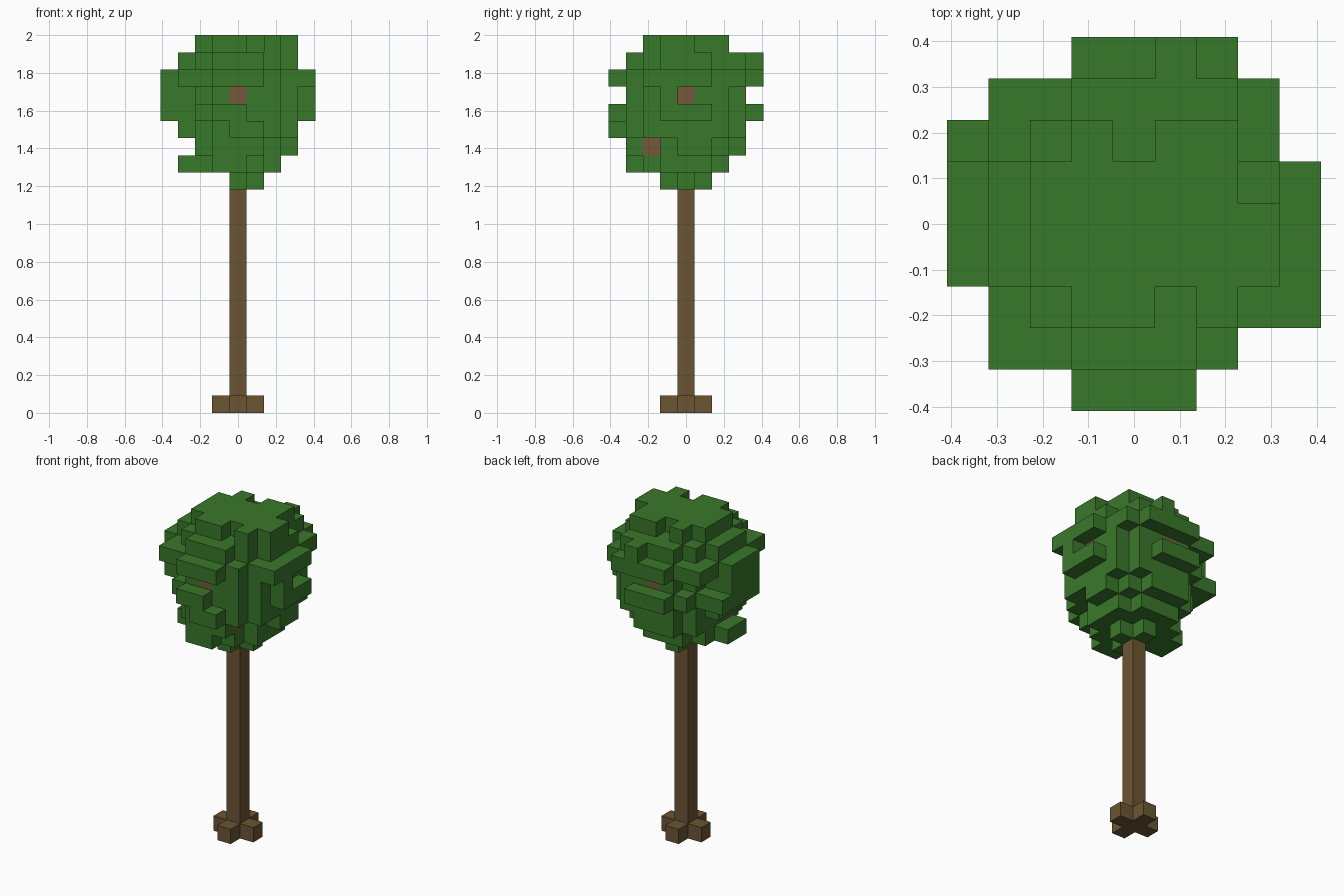
import bpy
import bmesh
from mathutils import Vector

cube = bpy.data.objects.get("Cube")
if cube:
    bpy.data.objects.remove(cube, do_unlink=True)

LEVELS = 22
UNIT = 2 / LEVELS
SIDES = [Vector(d) for d in ((1, 0, 0), (-1, 0, 0), (0, 1, 0), (0, -1, 0), (0, 0, 1), (0, 0, -1))]


def material(name, hex_code):
    srgb = [int(hex_code[i:i + 2], 16) / 255 for i in (0, 2, 4)]
    color = [c / 12.92 if c < 0.04045 else ((c + 0.055) / 1.055) ** 2.4 for c in srgb] + [1]
    mat = bpy.data.materials.new(name)
    mat.use_nodes = True
    mat.diffuse_color = color
    mat.node_tree.nodes["Principled BSDF"].inputs["Base Color"].default_value = color
    return mat


def turns(x, y):
    """The four quarter turns of a cell about the trunk."""
    return [(x, y), (-y, x), (-x, -y), (y, -x)]


def disc(level, reach, x_range, y_range, add=(), cut=()):
    """Cells of one leaf layer: a clipped disc with added and missing blocks."""
    cells = {(x, y)
             for x in range(x_range[0], x_range[1] + 1)
             for y in range(y_range[0], y_range[1] + 1)
             if x * x + y * y <= reach}
    return {(x, y, level) for x, y in (cells | set(add)) - set(cut)}


def build(name, cells, solid, mat):
    """Make blocks as one mesh, leaving out the faces hidden by neighbours."""
    bm = bmesh.new()
    for cell in sorted(cells):
        centre = Vector(cell) + Vector((0, 0, 0.5))
        for n in SIDES:
            if tuple(int(c) for c in Vector(cell) + n) in solid:
                continue
            u = Vector((n.y, n.z, n.x))
            v = n.cross(u)
            corners = [u + v, v - u, -u - v, u - v]
            bm.faces.new([bm.verts.new((centre + (n + c) / 2) * UNIT) for c in corners])
    bmesh.ops.remove_doubles(bm, verts=bm.verts, dist=UNIT / 100)
    mesh = bpy.data.meshes.new(name)
    bm.to_mesh(mesh)
    bm.free()
    mesh.materials.append(mat)
    bpy.context.collection.objects.link(bpy.data.objects.new(name, mesh))


bark = material("bark brown", "6B5532")
twig = material("branch brown", "75593A")
leaf = material("leaf green", "39782A")

# Trunk and the cross of roots around its foot
trunk = {(0, 0, z) for z in range(LEVELS - 2)}
roots = {(x, y, 0) for x, y in turns(1, 0)}

# Branches: a low pinwheel and a higher cross
branches = {(x, y, 15) for x, y in turns(1, -2)}
for length in (1, 2, 3):
    branches |= {(x, y, 18) for x, y in turns(length, 0)}

# Leaf crown, layer by layer from the bottom
leaves = disc(13, 1, (0, 1), (-1, 1))
leaves |= disc(14, 5, (-2, 2), (-2, 2), add=[(-3, -1), (-3, 0), (-1, -3), (0, -3)])
leaves |= disc(15, 10, (-2, 3), (-3, 3), cut=[(2, -2), (3, -1)])
leaves |= disc(16, 13, (-3, 3), (-3, 3), add=[(0, -4), (1, -4)],
               cut=[(-2, -3), (-3, -2), (-2, 3), (-3, 2)])
leaves |= disc(17, 17, (-4, 4), (-4, 4), add=[(-4, 2)], cut=[(1, -4), (-3, -2)])
leaves |= disc(18, 17, (-4, 4), (-3, 3),
               cut=[(4, 0), (4, 1), (-2, -3), (-3, -2), (-2, 3), (-3, 2)])
leaves |= disc(19, 18, (-4, 4), (-4, 4), add=[(4, -2), (2, 4)], cut=[(3, -3)])
leaves |= disc(20, 10, (-3, 3), (-3, 3), add=[(1, 4), (2, 3)])
leaves |= disc(21, 10, (-2, 3), (-2, 2), cut=[(3, 1), (-2, 2), (-2, -2), (0, 2), (1, -2)])
branches -= trunk
leaves -= trunk | branches

solid = trunk | roots | branches | leaves
build("trunk", trunk, solid, bark)
build("roots", roots, solid, bark)
build("branches", branches, solid, twig)
build("leaf_crown", leaves, solid, leaf)
